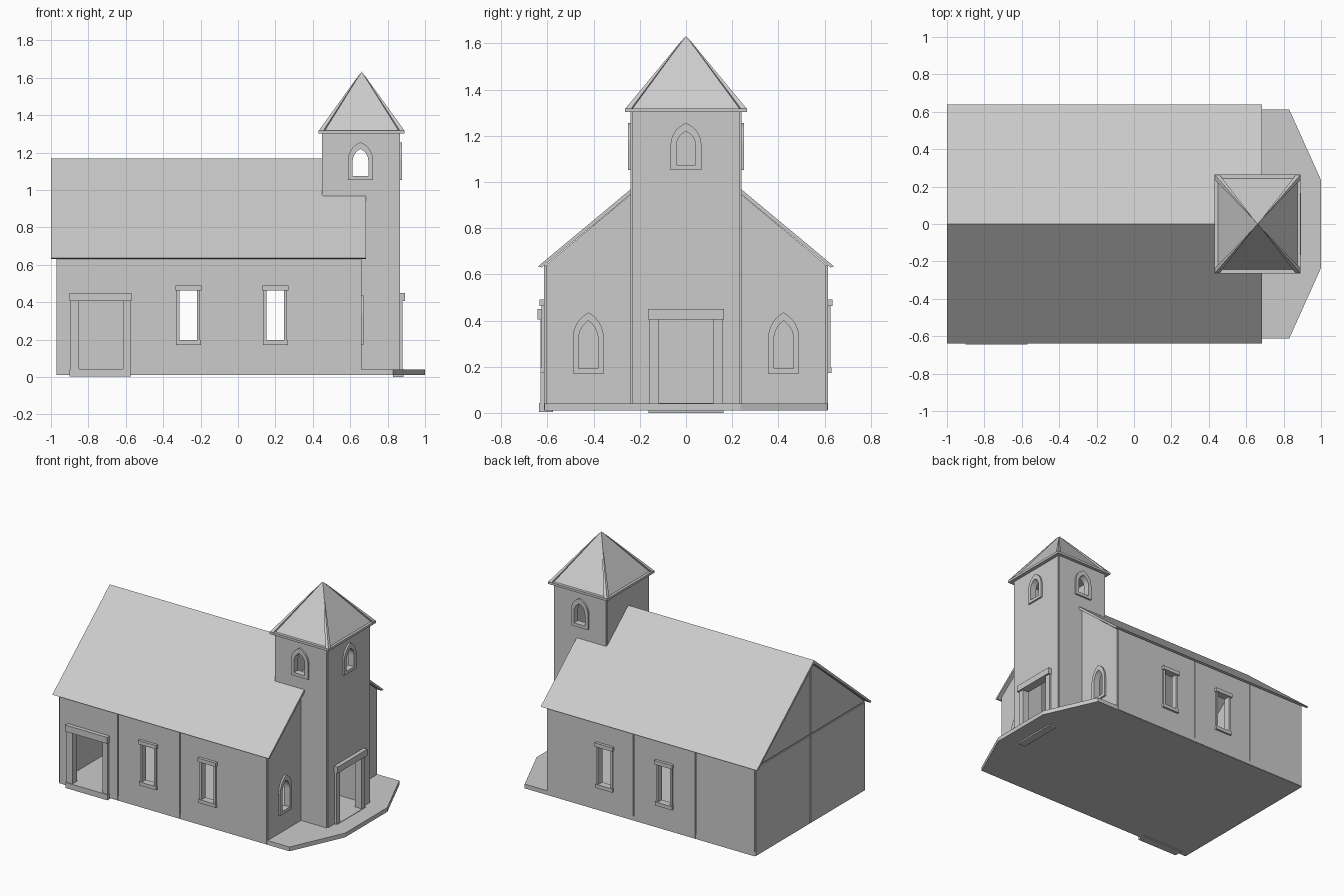
import bpy, bmesh, math
from mathutils import Vector

if "Cube" in bpy.data.objects:
    bpy.data.objects.remove(bpy.data.objects["Cube"])

CUTTERS = []
CUT_PARTS = []


def prism(name, pts, axis, a, b, inner=None):
    """Extrude a 2D profile from a to b along an axis; an inner loop makes a ring."""
    def place(p, d):
        return {'x': (d, p[0], p[1]), 'y': (p[0], d, p[1]), 'z': (p[0], p[1], d)}[axis]
    bm = bmesh.new()
    n = len(pts)
    loops = [[bm.verts.new(place(p, d)) for p in loop]
             for loop in ((pts, inner) if inner else (pts,)) for d in (a, b)]

    def strip(l0, l1):
        for i in range(n):
            j = (i + 1) % n
            bm.faces.new((l0[i], l0[j], l1[j], l1[i]))
    strip(loops[0], loops[1])
    if inner:
        strip(loops[2], loops[3])
        strip(loops[0], loops[2])
        strip(loops[1], loops[3])
    else:
        bm.faces.new(loops[0])
        bm.faces.new(loops[1])
    bmesh.ops.recalc_face_normals(bm, faces=bm.faces)
    me = bpy.data.meshes.new(name)
    bm.to_mesh(me)
    bm.free()
    ob = bpy.data.objects.new(name, me)
    bpy.context.scene.collection.objects.link(ob)
    return ob


def box(name, x0, x1, y0, y1, z0, z1):
    return prism(name, [(x0, y0), (x1, y0), (x1, y1), (x0, y1)], 'z', z0, z1)


def cut(ob, cutter):
    m = ob.modifiers.new("cut", 'BOOLEAN')
    m.operation, m.solver, m.object = 'DIFFERENCE', 'EXACT', cutter
    cutter.hide_render = True
    CUTTERS.append(cutter)
    if ob not in CUT_PARTS:
        CUT_PARTS.append(ob)


def arch(c, w, z0, spring, top, n=5):
    """Pointed arch outline centred on c, w is the half width."""
    h = top - spring
    r = (h * h + w * w) / (2 * w)
    end = math.asin(h / r)
    side = [(w - r + r * math.cos(end * i / n), spring + r * math.sin(end * i / n))
            for i in range(n)]
    return ([(c + w, z0)] + [(c + u, v) for u, v in side] + [(c, top)]
            + [(c - u, v) for u, v in reversed(side)] + [(c - w, z0)])


def arch_window(wall, name, axis, face, out, c, z0, spring, top):
    """Cut an arched opening and add its raised frame; out is the outward sign."""
    inner = arch(c, .042, z0 + .022, spring - .005, top - .036)
    cut(wall, prism("cutter", inner, axis, face - .1, face + .1))
    prism(name, arch(c, .067, z0, spring, top), axis, face - out * .034, face + out * .012, inner)


# --- Floor with tapered porch ---
FW = .612
prism("floor", [(-.965, -FW), (.83, -FW), (1, -.235), (1, .235), (.83, FW), (-.965, FW)],
      'z', .01, .04)

# --- Nave side walls, with panel grooves and rectangular windows ---
for s, label in ((-1, "front"), (1, "back")):
    wall = box(label + "_side_wall", -.963, .653, *sorted((s * .585, s * .615)), .012, .64)
    for gx in (-.505, -.02):
        cut(wall, box("cutter", gx - .004, gx + .004, *sorted((s * .607, s * .65)), -.1, .8))
    for wx in (-.265, .2):
        cut(wall, box("cutter", wx - .049, wx + .049, *sorted((s * .5, s * .7)), .19, .47))
        for k in (-1, 1):
            box(label + "_window_jamb", *sorted((wx + k * .047, wx + k * .063)),
                *sorted((s * .58, s * .625)), .19, .47)
        box(label + "_window_lintel", wx - .07, wx + .07, *sorted((s * .58, s * .635)), .463, .49)
        box(label + "_window_sill", wx - .067, wx + .067, *sorted((s * .58, s * .63)), .172, .197)
    if s < 0:
        cut(wall, box("cutter", -.86, -.605, -.7, -.5, -.1, .42))

# --- Side door frame ---
for x0, x1 in ((-.895, -.85), (-.615, -.575)):
    box("side_door_jamb", x0, x1, -.63, -.58, .03, .41)
box("side_door_lintel", -.9, -.57, -.643, -.58, .405, .45)
box("side_door_sill", -.9, -.573, -.636, -.575, .003, .042)

# --- Gable end walls ---
gable = [(-.607, .012), (.607, .012), (.607, .64), (0, 1.145), (-.607, .64)]
rear = prism("rear_gable_wall", gable, 'x', -.97, -.94)
cut(rear, box("cutter", -.99, -.962, -.005, .005, -.1, 1.3))
cut(rear, box("cutter", -.99, -.962, -.7, .7, .63, .64))
for s, label in ((-1, "left"), (1, "right")):
    wall = prism(label + "_facade_wall",
                 [(s * .215, .035), (s * .607, .035), (s * .607, .64), (s * .215, .966)],
                 'x', .63, .66)
    arch_window(wall, label + "_facade_window_frame", 'x', .66, 1, s * .423, .17, .325, .435)

# --- Main roof, notched around the tower ---
roof = prism("main_roof", [(-.64, .635), (0, 1.168), (.64, .635), (.625, .63), (0, 1.143),
                           (-.625, .63)], 'x', -1, .685)
cut(roof, box("cutter", .452, .9, -.238, .238, .5, 1.4))

# --- Tower walls ---
front = box("tower_front_wall", .835, .865, -.233, .233, .035, 1.305)
cut(front, box("cutter", .7, .95, -.13, .13, -.1, .42))
arch_window(front, "tower_front_window_frame", 'x', .865, 1, 0, 1.052, 1.16, 1.255)
for s, label in ((-1, "left"), (1, "right")):
    wall = prism("tower_%s_wall" % label,
                 [(.635, .035), (.858, .035), (.858, 1.305), (.457, 1.305), (.457, .945),
                  (.635, .945)], 'y', *sorted((s * .21, s * .24)))
    arch_window(wall, "tower_%s_window_frame" % label, 'y', s * .24, s, .655, 1.052, 1.16, 1.255)
box("tower_rear_wall", .45, .48, -.233, .233, .945, 1.305)

# --- Tower door frame ---
for s in (-1, 1):
    box("tower_door_jamb", .83, .88, *sorted((s * .12, s * .16)), .03, .41)
box("tower_door_lintel", .83, .893, -.165, .165, .405, .45)
box("tower_door_sill", .828, .885, -.162, .162, 0, .043)

# --- Spire: eave slab, pyramid and hip ridges ---
CX, HX, HY, TOP = .661, .23, .264, 1.635
box("spire_eave", CX - HX, CX + HX, -HY, HY, 1.302, 1.318)


def cone(name, base, tip):
    """Pyramid from a base loop to a tip point."""
    bm = bmesh.new()
    vs = [bm.verts.new(p) for p in base]
    t = bm.verts.new(tip)
    bm.faces.new(vs)
    for i in range(len(vs)):
        bm.faces.new((vs[i], vs[(i + 1) % len(vs)], t))
    bmesh.ops.recalc_face_normals(bm, faces=bm.faces)
    me = bpy.data.meshes.new(name)
    bm.to_mesh(me)
    bm.free()
    bpy.context.scene.collection.objects.link(bpy.data.objects.new(name, me))


px, py = HX - .014, HY - .016
cone("spire_roof", [(CX - px, -py, 1.312), (CX + px, -py, 1.312), (CX + px, py, 1.312),
                    (CX - px, py, 1.312)], (CX, 0, TOP - .005))
for sx in (-1, 1):
    for sy in (-1, 1):
        ex, ey = CX + sx * HX, sy * HY
        cone("spire_hip", [(ex, ey, 1.316), (ex - sx * .025, ey, 1.316),
                           (ex - sx * .04, ey - sy * .04, 1.316), (ex, ey - sy * .025, 1.316)],
             (CX, 0, TOP))

# --- Bake the cuts and remove the cutters ---
deps = bpy.context.evaluated_depsgraph_get()
baked = [(ob, bpy.data.meshes.new_from_object(ob.evaluated_get(deps))) for ob in CUT_PARTS]
for ob, me in baked:
    ob.modifiers.clear()
    ob.data = me
for c in CUTTERS:
    bpy.data.objects.remove(c, do_unlink=True)
